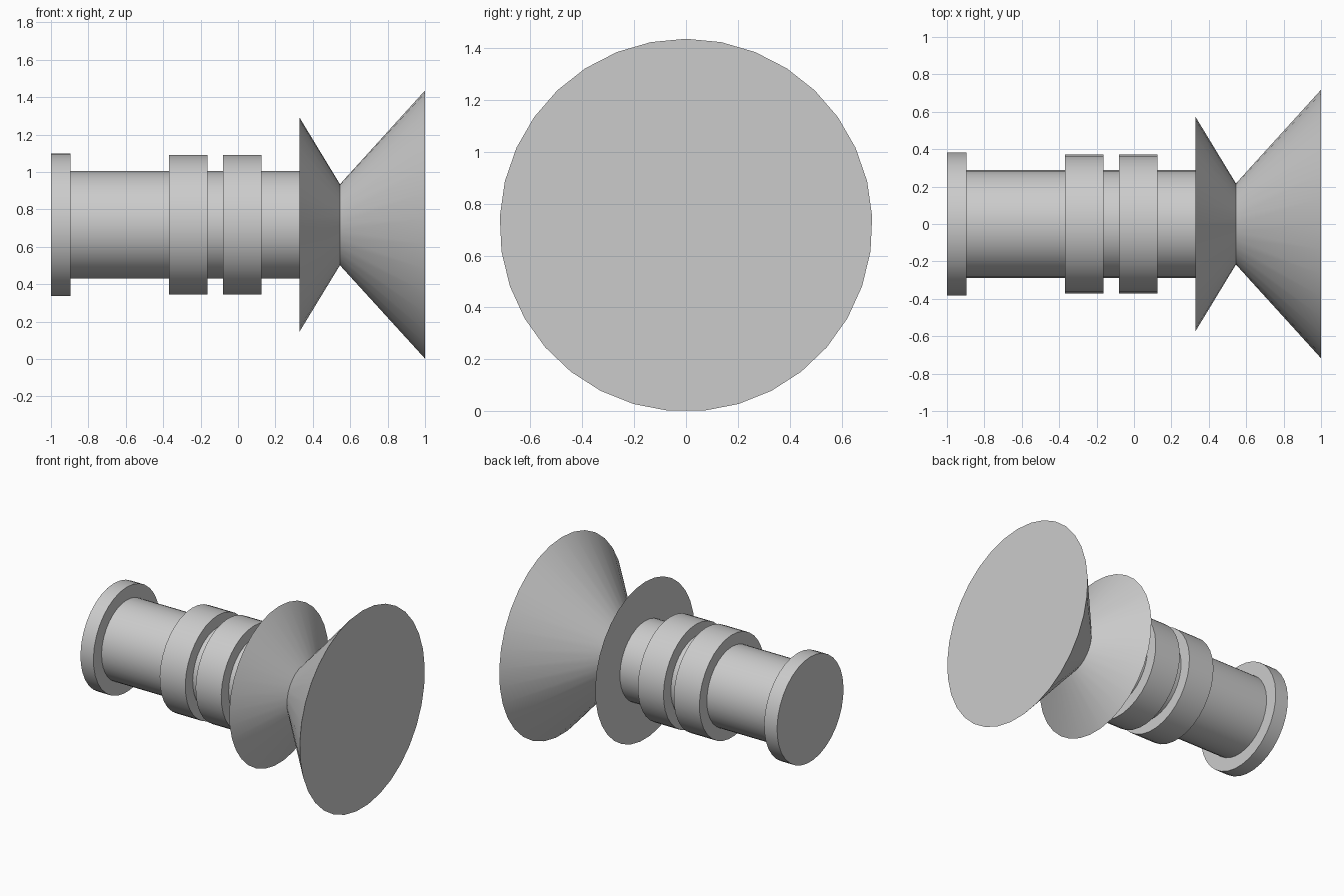
import bpy
import bmesh
from math import sin, cos, pi, radians

SIDES = 33
AXIS_Z = 0.717

cube = bpy.data.objects.get("Cube")
if cube:
    bpy.data.objects.remove(cube, do_unlink=True)

grey = bpy.data.materials.new("light grey")
grey.use_nodes = True
colour = (0.6, 0.6, 0.6, 1)
grey.diffuse_color = colour
grey.node_tree.nodes["Principled BSDF"].inputs["Base Color"].default_value = colour


def turned_part(name, x0, x1, r0, r1):
    """Closed cylinder or cone frustum lying along x, with a vertex at the top."""
    bm = bmesh.new()
    rings = []
    for x, r in ((x0, r0), (x1, r1)):
        angles = [2 * pi * i / SIDES for i in range(SIDES)]
        rings.append([bm.verts.new((x, r * sin(a), r * cos(a))) for a in angles])
    for i in range(SIDES):
        j = (i + 1) % SIDES
        bm.faces.new((rings[0][i], rings[0][j], rings[1][j], rings[1][i]))
    for ring in rings:
        bm.faces.new(ring)
    bmesh.ops.recalc_face_normals(bm, faces=bm.faces)
    mesh = bpy.data.meshes.new(name)
    bm.to_mesh(mesh)
    bm.free()
    mesh.materials.append(grey)
    obj = bpy.data.objects.new(name, mesh)
    obj.location.z = AXIS_Z
    bpy.context.collection.objects.link(obj)
    bpy.ops.object.select_all(action="DESELECT")
    obj.select_set(True)
    bpy.context.view_layer.objects.active = obj
    bpy.ops.object.shade_smooth_by_angle(angle=radians(30))


# Barrel with its end flange
turned_part("end_flange", -1.0, -0.896, 0.382, 0.382)
turned_part("barrel", -0.896, 0.33, 0.288, 0.288)

# Pair of raised collars
for name, x in (("rear_collar", -0.369), ("front_collar", -0.08)):
    turned_part(name, x, x + 0.206, 0.373, 0.373)

# Two cones meeting at a narrow waist
turned_part("inner_cone", 0.33, 0.545, 0.572, 0.217)
turned_part("outer_cone", 0.545, 1.0, 0.217, 0.7185)
